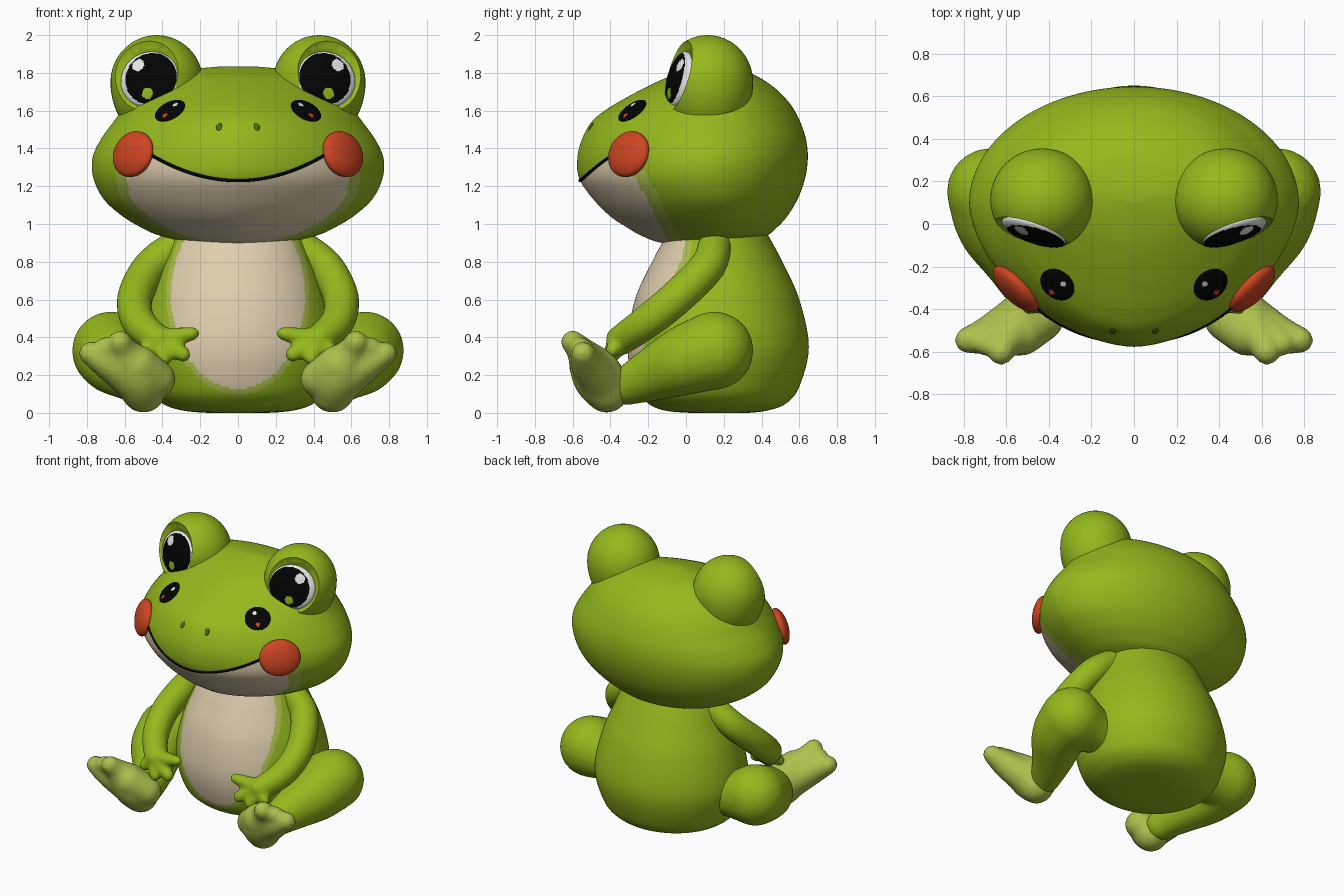
import bpy, bmesh, math
from mathutils import Vector, Matrix
from mathutils.bvhtree import BVHTree

if "Cube" in bpy.data.objects:
    bpy.data.objects.remove(bpy.data.objects["Cube"])


def material(name, rgb):
    m = bpy.data.materials.new(name)
    m.diffuse_color = (*rgb, 1)
    m.use_nodes = True
    m.node_tree.nodes["Principled BSDF"].inputs["Base Color"].default_value = m.diffuse_color
    return m


GREEN = material("leaf green", (0.30, 0.48, 0.012))
PALE = material("pale green", (0.42, 0.53, 0.075))
CREAM = material("cream", (0.74, 0.62, 0.42))
RED = material("cheek red", (0.62, 0.06, 0.016))
BLACK = material("black", (0.001, 0.001, 0.001))
WHITE = material("white", (0.80, 0.80, 0.80))
DARK = material("dark green", (0.08, 0.14, 0.008))


def spline(pts, steps):
    """Smooth curve through tuples of any size."""
    out = []
    n = len(pts)
    for i in range(n - 1):
        p0, p1, p2, p3 = pts[max(i - 1, 0)], pts[i], pts[i + 1], pts[min(i + 2, n - 1)]
        for k in range(steps):
            t = k / steps
            out.append(tuple(b + 0.5 * t * ((c - a) + t * ((2 * a - 5 * b + 4 * c - d)
                       + t * (3 * (b - c) + d - a))) for a, b, c, d in zip(p0, p1, p2, p3)))
    return out + [tuple(pts[-1])]


def finish(name, bm, mats, rule=None, angle=40):
    bmesh.ops.recalc_face_normals(bm, faces=bm.faces)
    for f in bm.faces:
        f.smooth = True
        if rule:
            f.material_index = rule(f.calc_center_median())
    me = bpy.data.meshes.new(name)
    bm.to_mesh(me)
    bm.free()
    me.set_sharp_from_angle(angle=math.radians(angle))
    for m in mats:
        me.materials.append(m)
    ob = bpy.data.objects.new(name, me)
    bpy.context.collection.objects.link(ob)
    return ob


def stacked(name, profile, mid, power, mats, rule, segs=256, steps=11):
    """Skin oval rings given as (z, half width, front y, back y)."""
    bm = bmesh.new()
    rings = []
    for z, rx, yf, yb in spline(profile, steps):
        yc = yf + (yb - yf) * mid
        ring = []
        for i in range(segs):
            a = 2 * math.pi * i / segs
            c, s = math.cos(a), math.sin(a)
            e = 2 / power if s < 0 else 1
            x = math.copysign(abs(c) ** e, c) * rx
            y = yc + math.copysign(abs(s) ** e, s) * (yc - yf if s < 0 else yb - yc)
            ring.append(bm.verts.new((x, y, z)))
        rings.append(ring)
    for a, b in zip(rings, rings[1:]):
        for i in range(segs):
            j = (i + 1) % segs
            bm.faces.new((a[i], a[j], b[j], b[i]))
    bm.faces.new(rings[0])
    bm.faces.new(rings[-1])
    return finish(name, bm, mats, rule, 60)


def lens(name, loc, normal, size, mats, rule=None, segs=48):
    """Flattened ball whose thin axis follows the normal."""
    bm = bmesh.new()
    bmesh.ops.create_uvsphere(bm, u_segments=segs, v_segments=segs // 2, radius=1)
    bmesh.ops.scale(bm, vec=size, verts=bm.verts)
    ob = finish(name, bm, mats, rule, 80)
    rot = Vector(normal).to_track_quat('Z', 'Y').to_matrix().to_4x4()
    ob.matrix_world = Matrix.Translation(loc) @ rot
    return ob


def limb(name, side, paths, mat, voxel=0.015):
    """Blend swept balls (x, y, z, radius) into one soft shape."""
    bm = bmesh.new()
    for path in paths:
        for x, y, z, r in spline(path, 12):
            bmesh.ops.create_icosphere(bm, subdivisions=3, radius=r,
                                       matrix=Matrix.Translation((side * x, y, z)))
    ob = finish(name, bm, [mat], None, 180)
    rm = ob.modifiers.new("blend", 'REMESH')
    rm.mode = 'VOXEL'
    rm.voxel_size = voxel
    rm.use_smooth_shade = True
    sm = ob.modifiers.new("soften", 'SMOOTH')
    sm.factor = 0.5
    sm.iterations = 6


# Body: pear shape with a cream belly and a thin pale border
def belly(c):
    d = (c.x / 0.355) ** 2 + ((c.z - 0.62) / 0.49) ** 2
    return 0 if c.y > 0.1 or d > 1.14 else (1 if d < 1 else 2)


stacked("body", [
    (0.0, 0.16, 0.02, 0.33), (0.012, 0.29, -0.11, 0.43), (0.05, 0.40, -0.20, 0.53),
    (0.14, 0.48, -0.27, 0.60), (0.35, 0.53, -0.31, 0.65), (0.60, 0.48, -0.27, 0.60),
    (0.80, 0.40, -0.18, 0.51), (0.95, 0.34, -0.10, 0.43), (1.08, 0.28, -0.05, 0.36)],
    0.5, 2, [GREEN, CREAM, PALE], belly)


# Head: wide, with a rounded snout and a cream jaw under the mouth line
def mouth_z(x):
    return 1.23 + 0.64 * x * x


def jaw(c):
    edge = -0.1 - 0.52 * (c.z - 0.92)
    if c.z < mouth_z(c.x) and c.y < edge:
        return 1
    top = mouth_z(c.x) + (0.04 if abs(c.x) > 0.46 else 0)
    return 2 if c.z < min(top, 1.48) and c.y < edge + 0.07 else 0


head = stacked("head", [
    (0.888, 0.12, -0.03, 0.22), (0.905, 0.28, -0.15, 0.34), (0.94, 0.42, -0.24, 0.43),
    (0.98, 0.51, -0.31, 0.48), (1.04, 0.61, -0.40, 0.535), (1.13, 0.71, -0.49, 0.59),
    (1.24, 0.765, -0.565, 0.63), (1.35, 0.77, -0.575, 0.645), (1.45, 0.725, -0.55, 0.635),
    (1.54, 0.66, -0.50, 0.605), (1.60, 0.615, -0.43, 0.575), (1.65, 0.57, -0.35, 0.54),
    (1.72, 0.50, -0.22, 0.47), (1.78, 0.40, -0.09, 0.38), (1.815, 0.28, 0.02, 0.29),
    (1.835, 0.08, 0.10, 0.18)],
    0.553, 1.7, [GREEN, CREAM, PALE], jaw)
tree = BVHTree.FromPolygons([v.co for v in head.data.vertices],
                            [p.vertices for p in head.data.polygons])


def on_face(x, z):
    loc, nor, _, _ = tree.ray_cast(Vector((x, -2, z)), Vector((0, 1, 0)))
    return loc, (nor if nor.y < 0 else -nor)


# Mouth line
curve = bpy.data.curves.new("mouth", 'CURVE')
curve.dimensions = '3D'
curve.bevel_depth = 0.009
curve.bevel_resolution = 2
sp = curve.splines.new('POLY')
sp.points.add(48)
for i, p in enumerate(sp.points):
    x = -0.47 + 0.94 * i / 48
    p.co = (*on_face(x, mouth_z(x))[0], 1)
curve.materials.append(BLACK)
bpy.context.collection.objects.link(bpy.data.objects.new("mouth", curve))

for s, tag in ((-1, "left"), (1, "right")):
    # Eye bulge, cut at the front and hollowed into a shallow socket
    facing = Vector((s * 0.31, -0.92, 0.25)).normalized()
    seat = Vector((s * 0.466, -0.035, 1.765))
    bm = bmesh.new()
    bmesh.ops.create_uvsphere(bm, u_segments=48, v_segments=32, radius=1)
    for v in bm.verts:
        v.co.z *= 1.25 if v.co.z < 0 else 1
    bmesh.ops.scale(bm, vec=(0.245, 0.24, 0.25), verts=bm.verts)
    bmesh.ops.translate(bm, vec=(s * 0.43, 0.115, 1.75), verts=bm.verts)
    bmesh.ops.bisect_plane(bm, geom=bm.verts[:] + bm.edges[:] + bm.faces[:],
                           plane_co=seat + facing * 0.015, plane_no=facing, clear_outer=True)
    cap = bmesh.ops.holes_fill(bm, edges=[e for e in bm.edges if e.is_boundary], sides=0)
    bmesh.ops.inset_region(bm, faces=cap["faces"], thickness=0.03, depth=-0.02)
    finish(tag + "_eye_bulge", bm, [GREEN])

    # Eyeball: white rim, black pupil, white and green glints
    def eye(c, s=s):
        if c.z < 0:
            return 0
        if math.hypot(c.x - s * 0.06, c.y - 0.07) < 0.034:
            return 0
        if math.hypot(c.x + s * 0.005, c.y + 0.085) < 0.030:
            return 2
        return 1 if math.hypot(c.x + s * 0.012, c.y) < 0.140 else 0
    lens(tag + "_eyeball", seat, facing, (0.162, 0.152, 0.045),
         [WHITE, BLACK, GREEN], eye, 96)

    # Cheek, dark face spot and nostril
    loc, nor = on_face(s * 0.555, 1.37)
    lens(tag + "_cheek", loc, nor, (0.140, 0.125, 0.055), [RED])
    loc, nor = on_face(s * 0.36, 1.60)

    def spot(c, s=s):
        if math.hypot(c.x + s * 0.02, c.y - 0.035) < 0.014:
            return 1
        return 2 if math.hypot(c.x, c.y + 0.05) < 0.014 else 0
    lens(tag + "_face_spot", loc, nor, (0.086, 0.086, 0.014), [BLACK, WHITE, RED], spot, 64)
    loc, nor = on_face(s * 0.10, 1.515)
    lens(tag + "_nostril", loc, nor, (0.016, 0.024, 0.006), [DARK], None, 16)

    # Arm with four fingers
    palm = (0.425, -0.345, 0.385, 0.08)
    tips = [(0.24, -0.37, 0.42, 0.036), (0.29, -0.40, 0.31, 0.040),
            (0.39, -0.41, 0.29, 0.040), (0.49, -0.39, 0.33, 0.036)]
    limb(tag + "_arm", s, [[(0.34, 0.15, 0.875, 0.09), (0.465, 0.11, 0.77, 0.095),
         (0.545, -0.05, 0.61, 0.095), (0.525, -0.21, 0.48, 0.09), palm]]
         + [[palm[:3] + (0.065,), t] for t in tips], GREEN, 0.013)

    # Folded leg: thigh, round knee, shin
    limb(tag + "_leg", s, [
        [(0.42, 0.17, 0.28, 0.14), (0.54, 0.16, 0.30, 0.165), (0.672, 0.15, 0.33, 0.208)],
        [(0.672, 0.15, 0.33, 0.208), (0.65, 0.0, 0.28, 0.185), (0.57, -0.16, 0.21, 0.145),
         (0.50, -0.32, 0.14, 0.10)]], GREEN)

    # Foot with the sole turned forward and three toes
    limb(tag + "_foot", s, [
        [(0.50, -0.42, 0.118, 0.118), (0.53, -0.47, 0.20, 0.135),
         (0.60, -0.55, 0.32, 0.08), (0.625, -0.60, 0.375, 0.062)],
        [(0.53, -0.45, 0.17, 0.125), (0.68, -0.52, 0.26, 0.09), (0.78, -0.545, 0.315, 0.062)],
        [(0.58, -0.49, 0.23, 0.11), (0.70, -0.56, 0.345, 0.058)],
        [(0.43, -0.45, 0.18, 0.10), (0.53, -0.51, 0.25, 0.11)]], PALE)
